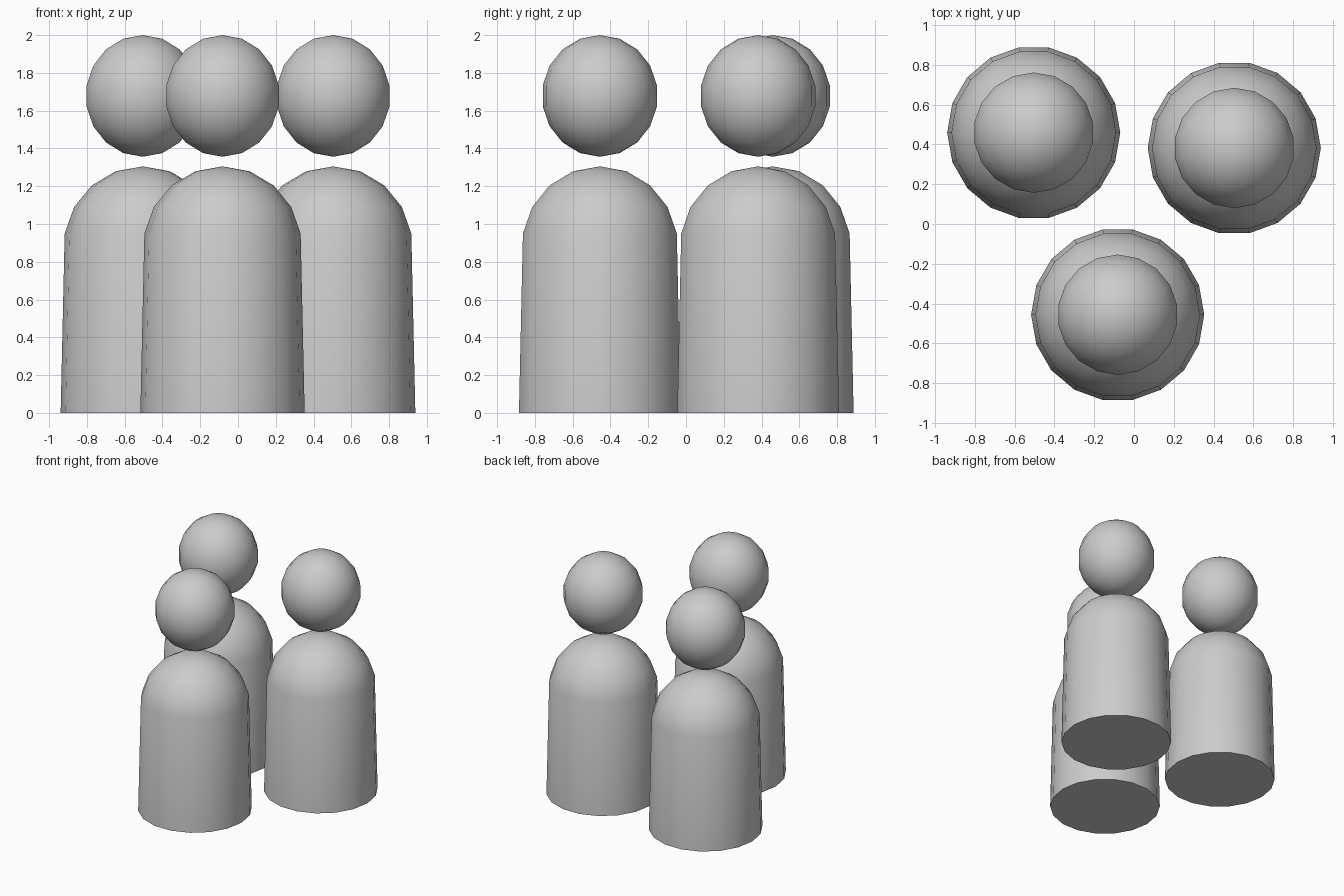
import bpy, bmesh, math

if "Cube" in bpy.data.objects:
    bpy.data.objects.remove(bpy.data.objects["Cube"])

SIDES = 18


def lathe(name, profile, location, phase=0.0):
    """Revolve (radius, z) points; radius 0 makes a pole, an open ring end gets a cap."""
    bm = bmesh.new()
    rings = []
    for r, z in profile:
        if r == 0:
            rings.append([bm.verts.new((0, 0, z))])
        else:
            angles = [phase + 2 * math.pi * i / SIDES for i in range(SIDES)]
            rings.append([bm.verts.new((r * math.cos(a), r * math.sin(a), z)) for a in angles])
    for low, high in zip(rings, rings[1:]):
        for i in range(SIDES):
            j = (i + 1) % SIDES
            if len(low) == 1:
                bm.faces.new((low[0], high[j], high[i]))
            elif len(high) == 1:
                bm.faces.new((low[i], low[j], high[0]))
            else:
                bm.faces.new((low[i], low[j], high[j], high[i]))
    if len(rings[0]) > 1:
        bm.faces.new(rings[0][::-1])
    bmesh.ops.recalc_face_normals(bm, faces=bm.faces)
    mesh = bpy.data.meshes.new(name)
    bm.to_mesh(mesh)
    bm.free()
    obj = bpy.data.objects.new(name, mesh)
    obj.location = location
    bpy.context.collection.objects.link(obj)
    bpy.ops.object.select_all(action='DESELECT')
    obj.select_set(True)
    bpy.context.view_layer.objects.active = obj
    bpy.ops.object.shade_smooth_by_angle(angle=math.radians(40))
    return obj


def arc(radius, height, centre, degrees):
    """Points of an upright ellipse at the given latitudes."""
    pts = []
    for d in degrees:
        a = math.radians(d)
        pts.append((0 if abs(d) == 90 else radius * math.cos(a), centre + height * math.sin(a)))
    return pts


# Tapered body with a domed top, and a slightly tall ball for the head
body_profile = [(0.435, 0.0)] + arc(0.42, 0.43, 0.875, range(10, 91, 20))
head_profile = arc(0.307, 0.322, 1.678, range(-90, 91, 20))

# Three figures standing in a group
places = {"left": (-0.504, 0.459), "right": (0.504, 0.382), "front": (-0.082, -0.456)}
for side, (x, y) in places.items():
    lathe(side + "_figure_body", body_profile, (x, y, 0))
    lathe(side + "_figure_head", head_profile, (x, y, 0), math.pi / 2)
